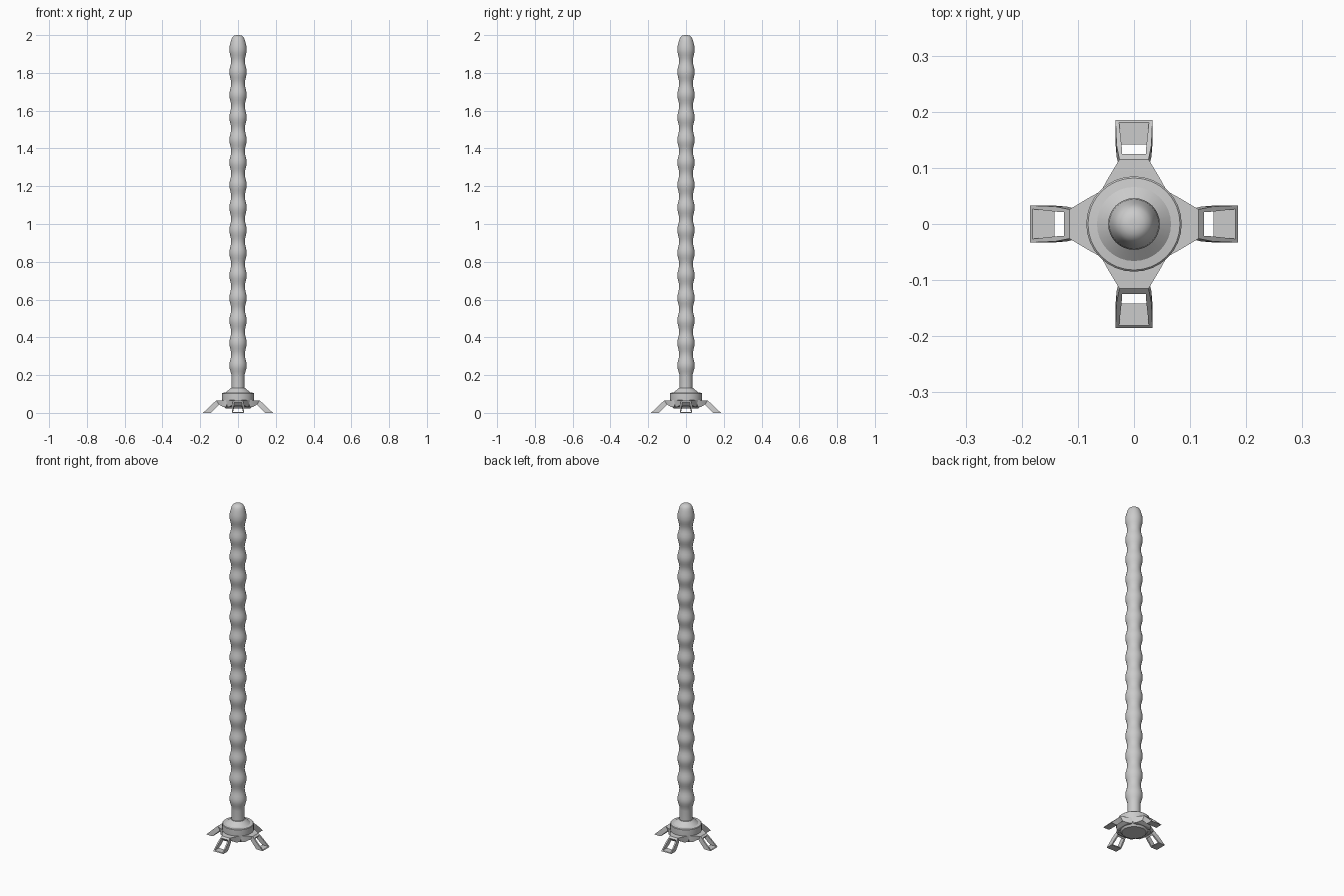
import bpy, bmesh, math
from mathutils import Matrix

if "Cube" in bpy.data.objects:
    bpy.data.objects.remove(bpy.data.objects["Cube"])


def finish(name, bm, angle=30):
    bmesh.ops.recalc_face_normals(bm, faces=bm.faces)
    mesh = bpy.data.meshes.new(name)
    bm.to_mesh(mesh)
    bm.free()
    ob = bpy.data.objects.new(name, mesh)
    bpy.context.collection.objects.link(ob)
    bpy.ops.object.select_all(action='DESELECT')
    ob.select_set(True)
    bpy.context.view_layer.objects.active = ob
    bpy.ops.object.shade_smooth_by_angle(angle=math.radians(angle))
    return ob


def lathe(name, profile, sides=32):
    """Revolve (radius, z) points around z and cap both ends."""
    bm = bmesh.new()
    rings = []
    for r, z in profile:
        rings.append([bm.verts.new((r * math.cos(2 * math.pi * i / sides),
                                    r * math.sin(2 * math.pi * i / sides), z))
                      for i in range(sides)])
    for a, b in zip(rings, rings[1:]):
        for i in range(sides):
            j = (i + 1) % sides
            bm.faces.new((a[i], a[j], b[j], b[i]))
    bm.faces.new(rings[0])
    bm.faces.new(rings[-1])
    return finish(name, bm)


def loft(bm, sections):
    """Solid through sections (top r, top z, bottom r, bottom z, y0, y1)."""
    rings = []
    for rt, zt, rb, zb, y0, y1 in sections:
        rings.append([bm.verts.new(c) for c in
                      ((rt, y0, zt), (rt, y1, zt), (rb, y1, zb), (rb, y0, zb))])
    for a, b in zip(rings, rings[1:]):
        for i in range(4):
            j = (i + 1) % 4
            bm.faces.new((a[i], a[j], b[j], b[i]))
    bm.faces.new(rings[0])
    bm.faces.new(rings[-1])


# Wavy pole with rounded tip
FIRST, PITCH, BULGES = 0.25, 0.1195, 15
LAST = FIRST + PITCH * (BULGES - 1)
pole = [(0.034, 0.12), (0.034, FIRST - PITCH / 2)]
steps = 8
for k in range(steps * (BULGES - 1) + 1 + steps // 2):
    z = FIRST - PITCH / 2 + PITCH * (k + 1) / steps
    if z > LAST + 0.001:
        break
    wave = math.cos(2 * math.pi * (z - FIRST) / PITCH)
    low = 0.034 if z < FIRST else 0.036
    pole.append(((low + 0.046) / 2 + wave * (0.046 - low) / 2, z))
pole += [(0.044, 1.945), (0.038, 1.968), (0.034, 1.981),
         (0.028, 1.991), (0.018, 1.998), (0.008, 2.0)]
lathe("wavy_pole", pole)

# Round hub at the foot of the pole
lathe("base_hub", [(0.064, 0.022), (0.083, 0.045), (0.085, 0.06), (0.085, 0.103),
                   (0.082, 0.106), (0.066, 0.108), (0.038, 0.131), (0.030, 0.131)])

# Four splayed legs, each with an open window and a flat foot
for n, label in enumerate(("right", "back", "left", "front")):
    bm = bmesh.new()
    loft(bm, [(0.060, 0.067, 0.060, 0.032, -0.058, 0.058),
              (0.080, 0.067, 0.080, 0.032, -0.047, 0.047),
              (0.115, 0.066, 0.100, 0.044, -0.026, 0.026),
              (0.125, 0.057, 0.107, 0.037, -0.028, 0.028)])
    for s in (-1, 1):
        loft(bm, [(0.125, 0.057, 0.107, 0.037, s * 0.021, s * 0.028),
                  (0.140, 0.043, 0.120, 0.024, s * 0.022, s * 0.031),
                  (0.185, 0.000, 0.144, 0.000, s * 0.027, s * 0.033)])
    loft(bm, [(0.142, 0.004, 0.144, 0.000, -0.027, 0.027),
              (0.181, 0.004, 0.185, 0.000, -0.027, 0.027)])
    bm.transform(Matrix.Rotation(n * math.pi / 2, 4, 'Z'))
    finish(label + "_leg", bm, 15)
